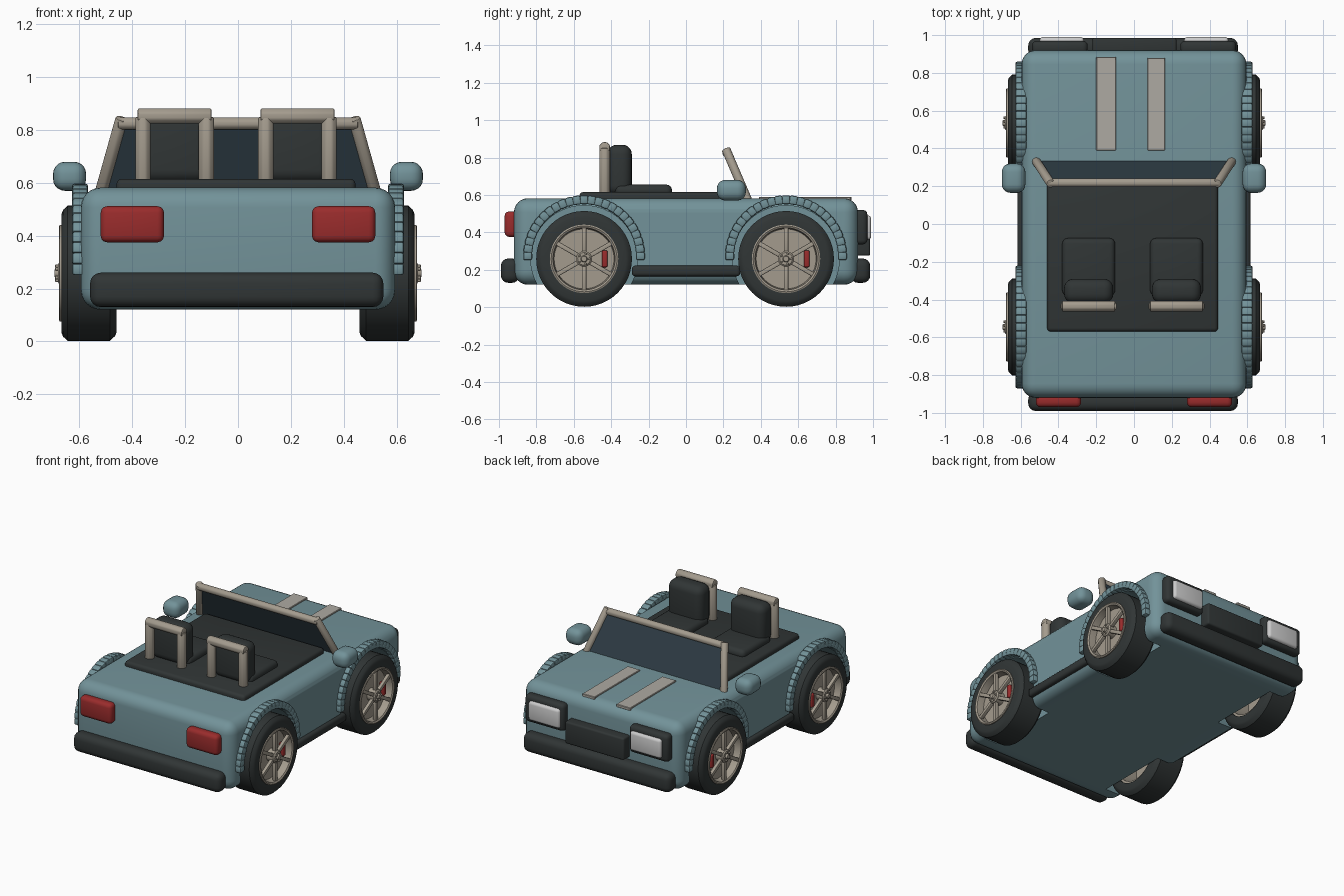
import bpy, bmesh
from math import sin, cos, pi
from mathutils import Vector, Matrix

if "Cube" in bpy.data.objects:
    bpy.data.objects.remove(bpy.data.objects["Cube"])


def material(name, r, g, b):
    m = bpy.data.materials.new(name)
    m.diffuse_color = (r, g, b, 1)
    m.use_nodes = True
    m.node_tree.nodes["Principled BSDF"].inputs["Base Color"].default_value = m.diffuse_color
    return m


TEAL = material("teal_paint", 0.17, 0.29, 0.32)
BLACK = material("black_trim", 0.03, 0.036, 0.036)
BEIGE = material("beige_metal", 0.37, 0.33, 0.27)
RED = material("red", 0.32, 0.025, 0.025)
WHITE = material("pale_lens", 0.6, 0.6, 0.6)
STRIPE = material("pale_stripe", 0.42, 0.4, 0.36)
GLASS = material("dark_glass", 0.03, 0.05, 0.065)


def finish(name, bm, mat, bevel=0, segments=3, cutters=()):
    """Turn a bmesh into an object with bevel, cuts and smooth shading."""
    bmesh.ops.recalc_face_normals(bm, faces=bm.faces)
    me = bpy.data.meshes.new(name)
    bm.to_mesh(me)
    bm.free()
    ob = bpy.data.objects.new(name, me)
    bpy.context.collection.objects.link(ob)
    if mat:
        me.materials.append(mat)
    bpy.ops.object.select_all(action='DESELECT')
    ob.select_set(True)
    bpy.context.view_layer.objects.active = ob
    if bevel:
        m = ob.modifiers.new("bevel", 'BEVEL')
        m.width, m.segments = bevel, segments
        bpy.ops.object.modifier_apply(modifier=m.name)
    for c in cutters:
        m = ob.modifiers.new("cut", 'BOOLEAN')
        m.operation, m.object, m.solver = 'DIFFERENCE', c, 'EXACT'
        bpy.ops.object.modifier_apply(modifier=m.name)
    bpy.ops.object.shade_smooth_by_angle(angle=0.6)
    return ob


def add_box(bm, lo, hi, rot=Matrix()):
    lo, hi = Vector(lo), Vector(hi)
    mat = Matrix.Translation((lo + hi) / 2) @ rot @ Matrix.Diagonal((*(hi - lo), 1))
    bmesh.ops.create_cube(bm, size=1, matrix=mat)


def box(name, x, y, z, mat, bevel=0.02, segments=3, cutters=()):
    bm = bmesh.new()
    add_box(bm, (min(x), y[0], z[0]), (max(x), y[1], z[1]))
    return finish(name, bm, mat, bevel, segments, cutters)


def tubes(name, pairs, r, mat, sides=8):
    """Straight tubes between pairs of points, in one object."""
    bm = bmesh.new()
    for a, b in pairs:
        a, b = Vector(a), Vector(b)
        q = (b - a).to_track_quat('Z', 'Y').to_matrix().to_4x4()
        bmesh.ops.create_cone(bm, cap_ends=True, segments=sides, radius1=r, radius2=r,
                              depth=(b - a).length,
                              matrix=Matrix.Translation((a + b) / 2) @ q @ Matrix.Rotation(pi / sides, 4, 'Z'))
    return finish(name, bm, mat, 0.006, 2)


def lathe(name, profile, s, y, z, mat, n=48, closed=False, cutters=()):
    """Turn an (x, radius) profile around the wheel axle."""
    bm = bmesh.new()
    rings = [[bm.verts.new((s * px, y + r * cos(2 * pi * i / n), z + r * sin(2 * pi * i / n)))
              for i in range(n)] for px, r in profile]
    pairs = list(zip(rings, rings[1:])) + ([(rings[-1], rings[0])] if closed else [])
    for a, b in pairs:
        for i in range(n):
            j = (i + 1) % n
            bm.faces.new((a[i], a[j], b[j], b[i]))
    if not closed:
        bm.faces.new(rings[0])
        bm.faces.new(rings[-1])
    return finish(name, bm, mat, 0, 1, cutters)


WHEELS = [(s, y) for s in (-1, 1) for y in (-0.545, 0.535)]
AXLE = 0.258

# body with wheel wells
wells = [lathe("well_cutter", [(0.44, 0.285), (0.8, 0.285)], s, y, AXLE, None) for s, y in WHEELS]
box("body", (-0.595, 0.595), (-0.92, 0.92), (0.12, 0.582), TEAL, 0.075, 6, wells)
for w in wells:
    bpy.data.objects.remove(w)

# wheels
for s, y in WHEELS:
    lathe("tyre", [(0.46, 0.18), (0.46, 0.225), (0.466, 0.238), (0.485, 0.256), (0.645, 0.256),
                   (0.662, 0.24), (0.668, 0.225), (0.668, 0.18)], s, y, AXLE, BLACK, closed=True)
    lathe("rim", [(0.47, 0.183), (0.675, 0.183), (0.678, 0.176), (0.672, 0.166), (0.62, 0.16),
                  (0.47, 0.165)], s, y, AXLE, BEIGE, closed=True)
    lathe("brake_disc", [(0.61, 0.16), (0.625, 0.16)], s, y, AXLE, BEIGE)
    box("brake_caliper", (s * 0.62, s * 0.655), (y + 0.095, y + 0.125), (AXLE - 0.045, AXLE + 0.045), RED, 0.008)
    lathe("hub", [(0.6, 0.042), (0.675, 0.042), (0.682, 0.034), (0.682, 0.018), (0.695, 0.014)],
          s, y, AXLE, BEIGE, 24)
    # six spokes
    bm = bmesh.new()
    for k in range(6):
        a = k * pi / 3
        c = Vector((s * 0.66, y - 0.1 * sin(a), AXLE + 0.1 * cos(a)))
        h = Vector((0.012, 0.012, 0.075))
        add_box(bm, c - h, c + h, Matrix.Rotation(a, 4, 'X'))
    finish("spokes", bm, BEIGE, 0.004, 2)
    tubes("lug_nuts", [((s * 0.67, y + 0.028 * cos(k * 1.2566), AXLE + 0.028 * sin(k * 1.2566)),
                        (s * 0.692, y + 0.028 * cos(k * 1.2566), AXLE + 0.028 * sin(k * 1.2566)))
                       for k in range(5)], 0.007, BEIGE)
    # segmented wheel arch
    bm = bmesh.new()
    for k in range(25):
        a = pi * (k / 24 - 0.5)
        c = Vector((s * 0.598, y - 0.301 * sin(a), AXLE + 0.015 + 0.301 * cos(a)))
        h = Vector((0.03, 0.022, 0.024))
        add_box(bm, c - h, c + h, Matrix.Rotation(a, 4, 'X'))
    finish("wheel_arch", bm, TEAL, 0.01, 2)

# bumpers and grille
box("rear_bumper", (-0.56, 0.55), (-0.99, -0.89), (0.13, 0.26), BLACK, 0.04, 4)
box("front_bumper", (-0.56, 0.55), (0.88, 0.985), (0.13, 0.26), BLACK, 0.04, 4)
box("grille", (-0.22, 0.225), (0.9, 0.985), (0.275, 0.425), BLACK, 0.012)

# both sides: lamps, sills, mirrors
for s in (-1, 1):
    box("tail_light", (s * 0.28, s * 0.52), (-0.97, -0.9), (0.375, 0.512), RED, 0.025)
    box("headlight_housing", (s * 0.245, s * 0.54), (0.9, 0.97), (0.335, 0.52), BLACK, 0.025)
    box("headlight_lens", (s * 0.265, s * 0.5), (0.94, 0.99), (0.36, 0.49), WHITE, 0.018)
    box("side_sill", (s * 0.56, s * 0.618), (-0.29, 0.29), (0.165, 0.222), BLACK, 0.018)
    box("side_mirror", (s * 0.575, s * 0.7), (0.165, 0.32), (0.57, 0.68), TEAL, 0.045, 5)

# hood stripes
box("hood_stripe", (-0.2, -0.095), (0.39, 0.885), (0.57, 0.59), STRIPE, 0.003, 1)
box("hood_stripe", (0.072, 0.165), (0.39, 0.88), (0.57, 0.59), STRIPE, 0.003, 1)

# cockpit floor
box("cockpit", (-0.46, 0.445), (-0.57, 0.3), (0.55, 0.615), BLACK, 0.02)

# seats with roll hoops
for x in (-0.24, 0.225):
    box("seat_cushion", (x - 0.14, x + 0.14), (-0.38, -0.075), (0.59, 0.655), BLACK, 0.03, 4)
    box("seat_back", (x - 0.13, x + 0.13), (-0.42, -0.29), (0.6, 0.868), BLACK, 0.05, 5)
    tubes("roll_hoop", [((x - 0.12, -0.435, 0.6), (x - 0.12, -0.435, 0.85)),
                        ((x + 0.12, -0.435, 0.6), (x + 0.12, -0.435, 0.85)),
                        ((x - 0.14, -0.435, 0.853), (x + 0.14, -0.435, 0.853))], 0.031, BEIGE)

# windscreen frame and glass
L0, L1 = (-0.52, 0.335, 0.56), (-0.44, 0.213, 0.845)
R0, R1 = (0.52, 0.335, 0.56), (0.44, 0.213, 0.845)
tubes("windscreen_frame", [(L0, L1), (R0, R1), ((-0.455, 0.218, 0.825), (0.455, 0.218, 0.825))], 0.025, BEIGE)
bm = bmesh.new()
off = Vector((0, 0.006, 0.003))
quads = [[bm.verts.new(Vector(p) + o) for p in (L0, R0, R1, L1)] for o in (off, -off)]
bm.faces.new(quads[0])
bm.faces.new(quads[1])
for i in range(4):
    j = (i + 1) % 4
    bm.faces.new((quads[0][i], quads[0][j], quads[1][j], quads[1][i]))
finish("windscreen_glass", bm, GLASS)
